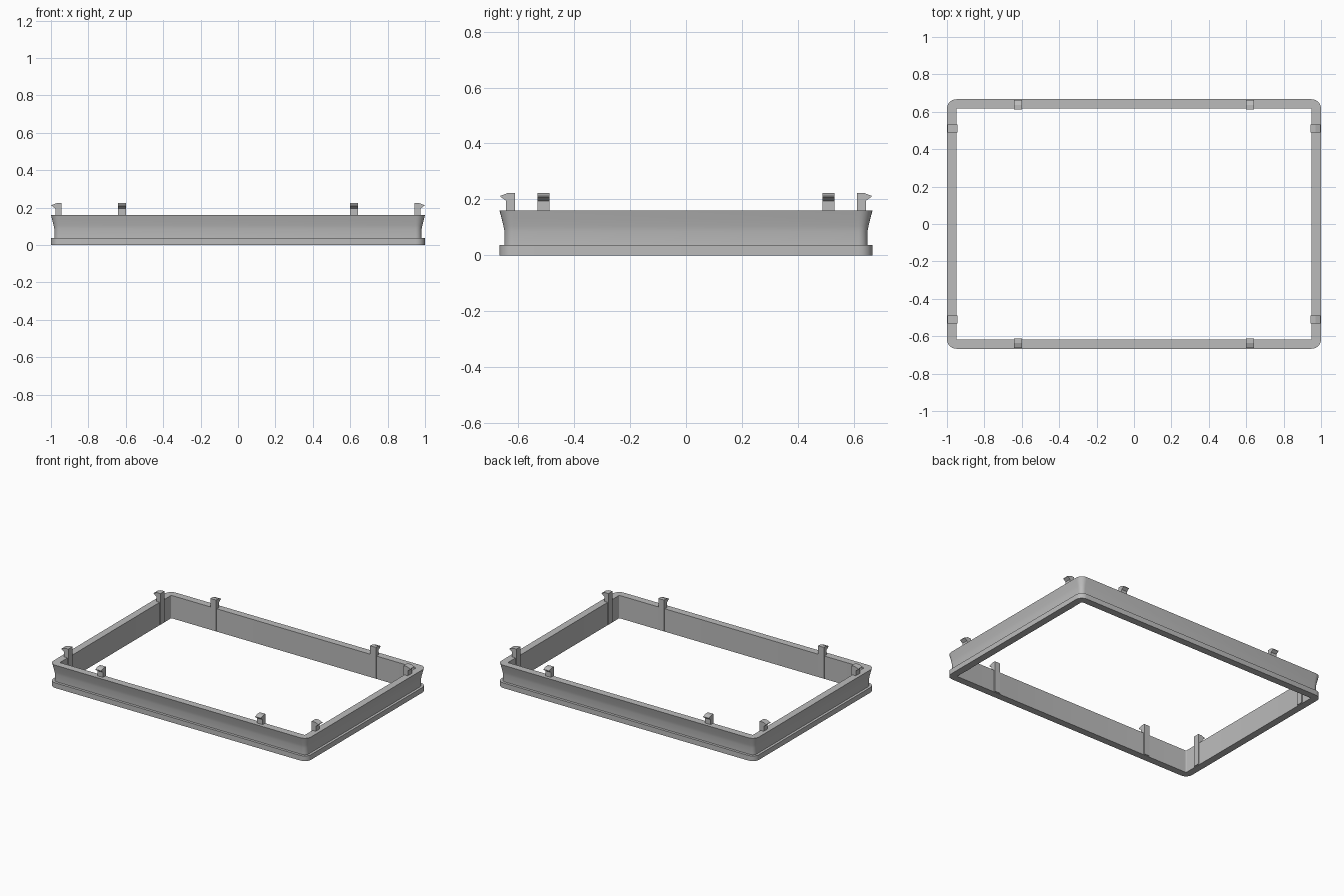
import bpy, bmesh, math

cube = bpy.data.objects.get("Cube")
if cube:
    bpy.data.objects.remove(cube, do_unlink=True)

HALF_X, HALF_Y = 1.0, 0.667
CORNER, WALL = 0.05, 0.05

grey = bpy.data.materials.new("light_grey")
grey.use_nodes = True
colour = (0.5, 0.5, 0.5, 1)
grey.diffuse_color = colour
grey.node_tree.nodes["Principled BSDF"].inputs["Base Color"].default_value = colour


def finish(bm, name):
    bmesh.ops.recalc_face_normals(bm, faces=bm.faces)
    mesh = bpy.data.meshes.new(name)
    bm.to_mesh(mesh)
    bm.free()
    mesh.materials.append(grey)
    obj = bpy.data.objects.new(name, mesh)
    bpy.context.collection.objects.link(obj)
    return obj


def rounded_ring(bm, inset, z, steps=6):
    """Loop of vertices round a rounded rectangle."""
    r = max(CORNER - inset, 0.006)
    cx, cy = HALF_X - inset - r, HALF_Y - inset - r
    ring = []
    for quarter, (sx, sy) in enumerate([(1, 1), (-1, 1), (-1, -1), (1, -1)]):
        for i in range(steps + 1):
            a = (quarter + i / steps) * math.pi / 2
            ring.append(bm.verts.new((sx * cx + r * math.cos(a),
                                      sy * cy + r * math.sin(a), z)))
    return ring


# Frame: base flange, recessed waist, flared rim and straight inner wall
profile = [(0, 0), (0, 0.036), (0.018, 0.036), (0.018, 0.085), (0.014, 0.105),
           (0.008, 0.13), (0, 0.16), (WALL, 0.16), (WALL, 0)]
bm = bmesh.new()
rings = [rounded_ring(bm, inset, z) for inset, z in profile]
for k, low in enumerate(rings):
    high = rings[(k + 1) % len(rings)]
    for i in range(len(low)):
        j = (i + 1) % len(low)
        bm.faces.new((low[i], low[j], high[j], high[i]))
frame = finish(bm, "frame")
bpy.ops.object.select_all(action="DESELECT")
frame.select_set(True)
bpy.context.view_layer.objects.active = frame
bpy.ops.object.shade_smooth_by_angle(angle=math.radians(30))

# Snap clips: posts on the inner wall with a hook facing outward
clip_profile = [(0.056, 0.004), (0.056, 0.223), (0.03, 0.223), (0.004, 0.213),
                (0.004, 0.209), (0.024, 0.195), (0.024, 0.15), (0.045, 0.15),
                (0.045, 0.004)]


def clip(name, edge, along, side, on_x):
    bm = bmesh.new()
    ends = []
    for offset in (-0.022, 0.022):
        loop = []
        for inset, z in clip_profile:
            out, run = side * (edge - inset), along + offset
            loop.append(bm.verts.new((out, run, z) if on_x else (run, out, z)))
        bm.faces.new(loop)
        ends.append(loop)
    for i in range(len(clip_profile)):
        j = (i + 1) % len(clip_profile)
        bm.faces.new((ends[0][i], ends[0][j], ends[1][j], ends[1][i]))
    finish(bm, name)


for s in (-1, 1):
    for t in (-1, 1):
        lr = "left" if s > 0 else "right"
        fb = "back" if t > 0 else "front"
        clip(f"{lr}_side_clip_{fb}", HALF_X, t * 0.51, s, True)
        clip(f"{fb}_clip_{lr}", HALF_Y, s * 0.62, t, False)
